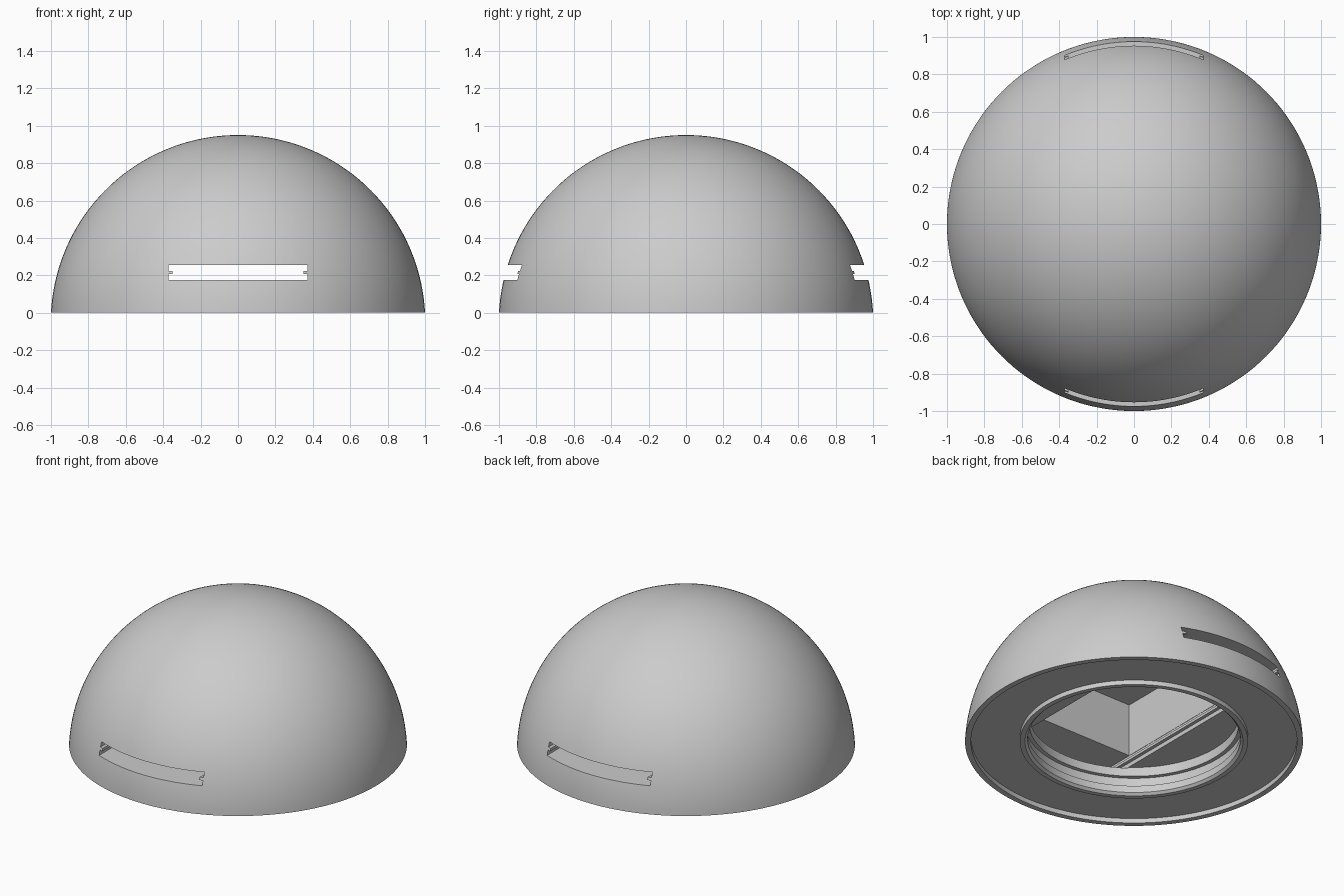
import bpy, bmesh, math
from mathutils import Vector

cube = bpy.data.objects.get("Cube")
if cube:
    bpy.data.objects.remove(cube, do_unlink=True)

# Material
grey = bpy.data.materials.new("light grey")
grey.use_nodes = True
grey.diffuse_color = (0.6, 0.6, 0.6, 1)
grey.node_tree.nodes["Principled BSDF"].inputs["Base Color"].default_value = grey.diffuse_color


def make_object(name, bm):
    bmesh.ops.recalc_face_normals(bm, faces=bm.faces)
    mesh = bpy.data.meshes.new(name)
    bm.to_mesh(mesh)
    bm.free()
    mesh.materials.append(grey)
    obj = bpy.data.objects.new(name, mesh)
    bpy.context.collection.objects.link(obj)
    return obj


def lathe(name, profile, steps=144):
    """Turn an (r, z) outline around the z axis."""
    bm = bmesh.new()
    verts = [bm.verts.new((r, 0, z)) for r, z in profile]
    edges = [bm.edges.new(pair) for pair in zip(verts, verts[1:])]
    bmesh.ops.spin(bm, geom=verts + edges, axis=(0, 0, 1), cent=(0, 0, 0),
                   angle=math.tau, steps=steps, use_merge=False)
    bmesh.ops.remove_doubles(bm, verts=bm.verts, dist=1e-5)
    return make_object(name, bm)


def prism(name, outline, half_length):
    """Extrude an (x, z) outline along y."""
    bm = bmesh.new()
    face = bm.faces.new([bm.verts.new((x, -half_length, z)) for x, z in outline])
    out = bmesh.ops.extrude_face_region(bm, geom=[face])
    moved = [g for g in out["geom"] if isinstance(g, bmesh.types.BMVert)]
    bmesh.ops.translate(bm, verts=moved, vec=Vector((0, 2 * half_length, 0)))
    return make_object(name, bm)


def cut(target, cutter):
    mod = target.modifiers.new("cut", 'BOOLEAN')
    mod.operation = 'DIFFERENCE'
    mod.solver = 'EXACT'
    mod.object = cutter
    bpy.context.view_layer.objects.active = target
    bpy.ops.object.modifier_apply(modifier=mod.name)
    bpy.data.objects.remove(cutter, do_unlink=True)


# Dome: stepped bore, collar, recessed base and outer rim, then the outer arc
radius, centre = 1.0013, -0.0513
underside = [(0, 0.18), (0.62, 0.18), (0.62, 0.12), (0.645, 0.12), (0.645, 0.06),
             (0.63, 0.06), (0.63, 0.015), (0.645, 0), (0.675, 0), (0.675, 0.03),
             (0.965, 0.03), (0.965, 0)]
start = math.asin(-centre / radius)
rings = 48
angles = [start + (math.pi / 2 - start) * i / rings for i in range(rings)]
arc = [(radius * math.cos(a), centre + radius * math.sin(a)) for a in angles]
dome = lathe("dome", underside + arc + [(0, centre + radius)])

# Slot running front to back, with a guide rib along each end
half, rib = 0.372, 0.35
right_edge = [(half, 0.175), (half, 0.207), (rib, 0.207),
              (rib, 0.224), (half, 0.224), (half, 0.255)]
slot = right_edge + [(-x, z) for x, z in reversed(right_edge)]
cut(dome, prism("slot_cutter", slot, 1.2))

# Box pocket above the slot
pocket = [(-0.37, 0.24), (0.37, 0.24), (0.37, 0.6), (-0.37, 0.6)]
cut(dome, prism("pocket_cutter", pocket, 0.485))

# Smooth dome with crisp machined edges
bpy.ops.object.select_all(action='DESELECT')
dome.select_set(True)
bpy.context.view_layer.objects.active = dome
bpy.ops.object.shade_smooth_by_angle(angle=math.radians(25))
